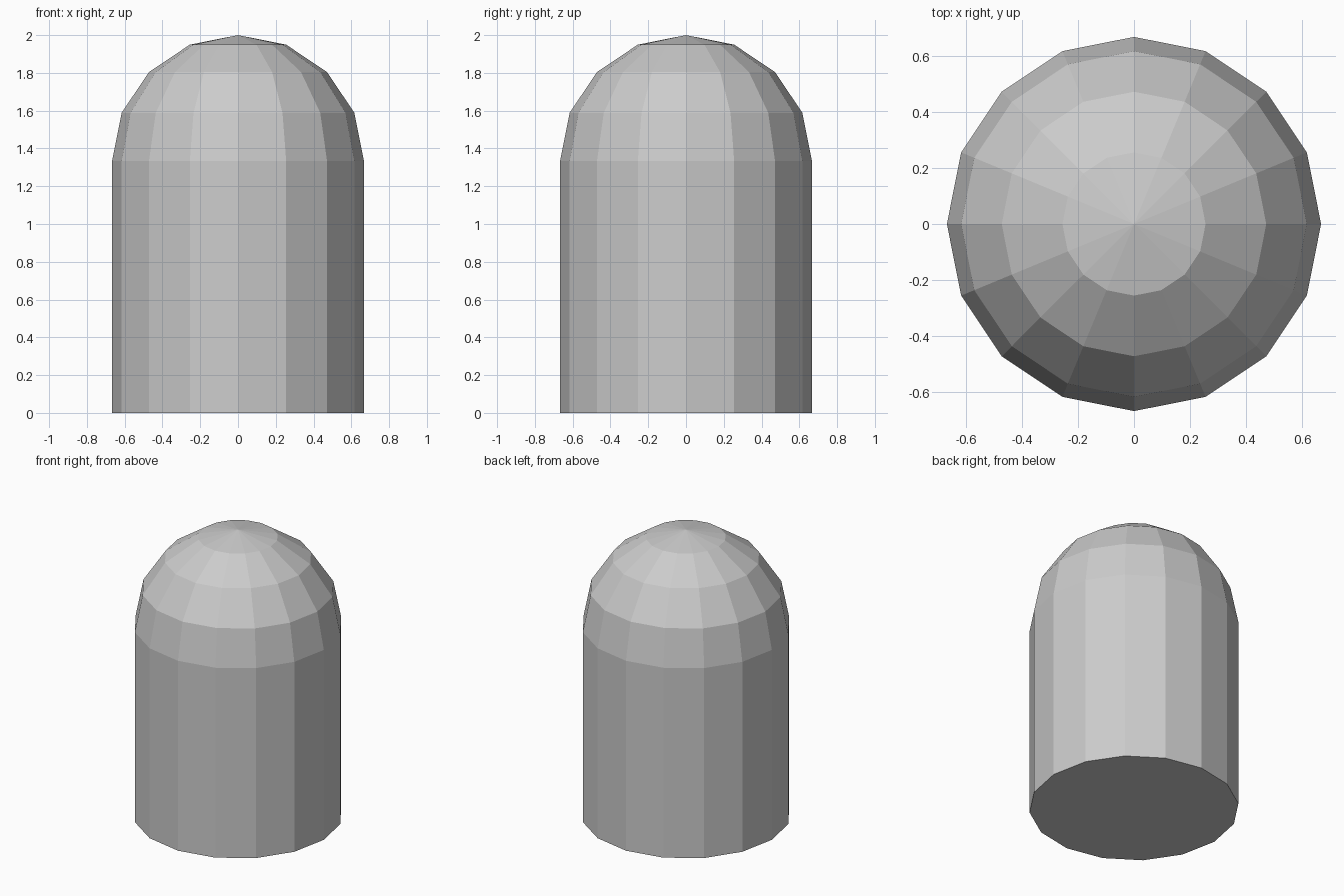
import bpy, bmesh, math

if "Cube" in bpy.data.objects:
    bpy.data.objects.remove(bpy.data.objects["Cube"])

SIDES = 16
RADIUS = 2 / 3
SHOULDER = 4 / 3
DOME_STEPS = 4

bm = bmesh.new()

# Profile: straight wall, then a quarter circle up to the tip
profile = [(RADIUS, 0.0)]
for i in range(DOME_STEPS):
    a = math.pi / 2 * i / DOME_STEPS
    profile.append((RADIUS * math.cos(a), SHOULDER + RADIUS * math.sin(a)))

rings = [[bm.verts.new((r * math.cos(2 * math.pi * k / SIDES),
                        r * math.sin(2 * math.pi * k / SIDES), z))
          for k in range(SIDES)] for r, z in profile]

# Wall and dome bands
for low, high in zip(rings, rings[1:]):
    for k in range(SIDES):
        n = (k + 1) % SIDES
        bm.faces.new((low[k], low[n], high[n], high[k]))

# Tip fan and flat base
tip = bm.verts.new((0, 0, SHOULDER + RADIUS))
for k in range(SIDES):
    bm.faces.new((rings[-1][k], rings[-1][(k + 1) % SIDES], tip))
bm.faces.new(rings[0][::-1])

mesh = bpy.data.meshes.new("domed_cylinder")
bm.to_mesh(mesh)
bm.free()
bpy.context.collection.objects.link(bpy.data.objects.new("domed_cylinder", mesh))
